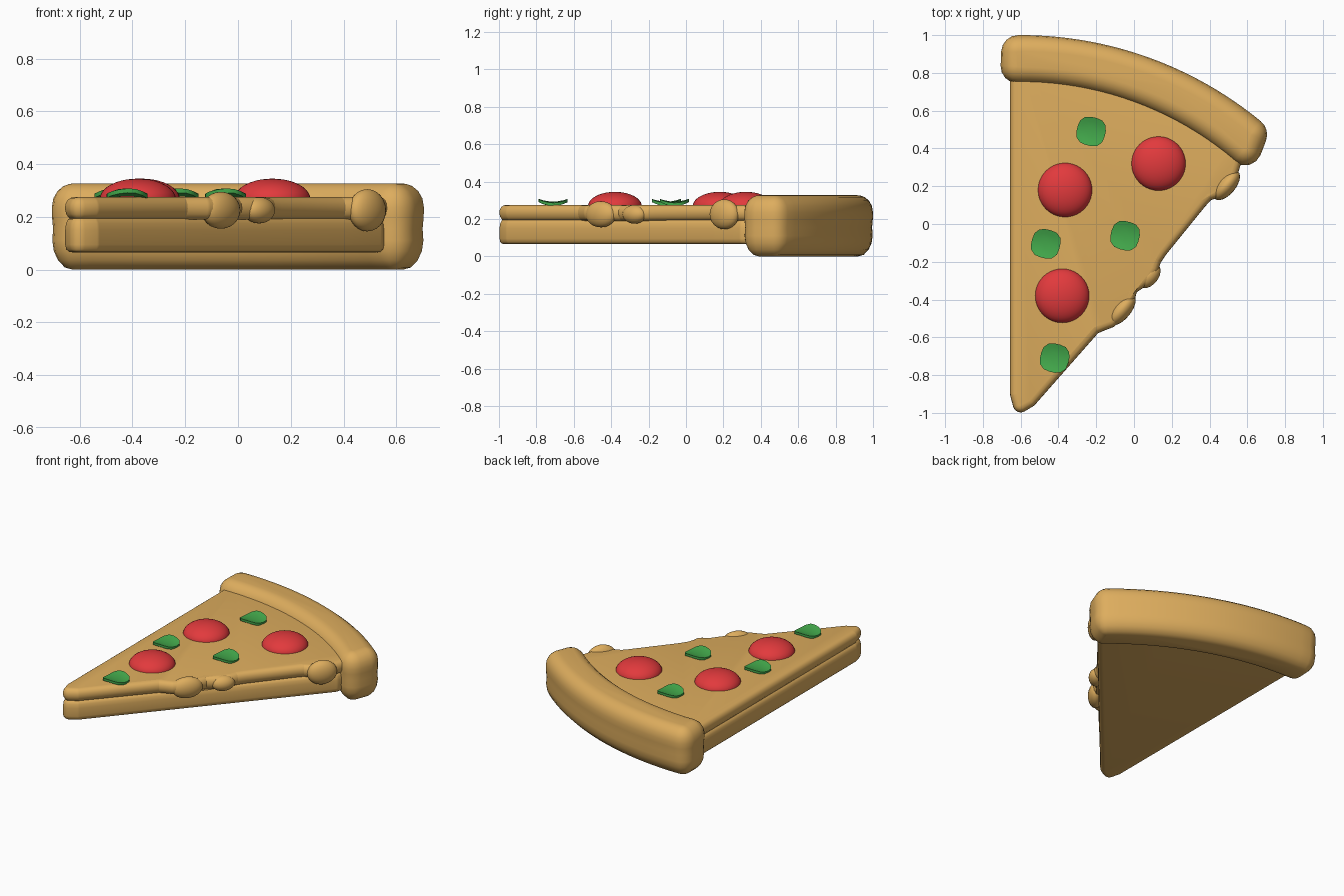
import bpy, bmesh, math
from mathutils import Matrix

if "Cube" in bpy.data.objects:
    bpy.data.objects.remove(bpy.data.objects["Cube"])


def material(name, rgb):
    m = bpy.data.materials.new(name)
    m.diffuse_color = (*rgb, 1)
    m.use_nodes = True
    m.node_tree.nodes["Principled BSDF"].inputs["Base Color"].default_value = m.diffuse_color
    return m


DOUGH = material("baked dough", (0.73, 0.42, 0.112))
RED = material("tomato red", (0.76, 0.042, 0.046))
GREEN = material("leaf green", (0.055, 0.39, 0.07))


def finish(name, bm, mat, angle=50):
    bmesh.ops.recalc_face_normals(bm, faces=bm.faces)
    me = bpy.data.meshes.new(name)
    bm.to_mesh(me)
    bm.free()
    me.shade_smooth()
    me.set_sharp_from_angle(angle=math.radians(angle))
    me.materials.append(mat)
    ob = bpy.data.objects.new(name, me)
    bpy.context.collection.objects.link(ob)
    return ob


def arc(radius, a0, a1, n=20):
    """Points on a circle about the tip of the slice (degrees)."""
    return [(-0.6 + radius * math.cos(math.radians(a0 + (a1 - a0) * i / n)),
             -1.0 + radius * math.sin(math.radians(a0 + (a1 - a0) * i / n)))
            for i in range(n + 1)]


def rounded_slab(name, core, profile, steps=5):
    """Sweep a (outset, z) profile round a counter-clockwise core outline."""
    n = len(core)
    spots = []
    for i, p in enumerate(core):
        q, r = core[i - 1], core[(i + 1) % n]
        a = math.atan2(p[1] - q[1], p[0] - q[0]) - math.pi / 2
        b = math.atan2(r[1] - p[1], r[0] - p[0]) - math.pi / 2
        turn = (b - a + math.pi) % (2 * math.pi) - math.pi
        k_max = steps if abs(turn) > 0.15 else 1
        for k in range(k_max):
            f = k / (k_max - 1) if k_max > 1 else 0.5
            spots.append((p, a + turn * f))
    bm = bmesh.new()
    rings = [[bm.verts.new((p[0] + t * math.cos(d), p[1] + t * math.sin(d), z))
              for p, d in spots] for t, z in profile]
    m = len(spots)
    for lo, hi in zip(rings, rings[1:]):
        for i in range(m):
            j = (i + 1) % m
            bm.faces.new((lo[i], lo[j], hi[j], hi[i]))
    bm.faces.new(rings[0][::-1])
    bm.faces.new(rings[-1])
    return finish(name, bm, DOUGH)


def ellipsoid(name, loc, size, turn, mat, seg=32):
    bm = bmesh.new()
    bmesh.ops.create_uvsphere(bm, u_segments=seg, v_segments=seg // 2, radius=1)
    bm.transform(Matrix.Translation(loc) @ Matrix.Rotation(math.radians(turn), 4, 'Z')
                 @ Matrix.Diagonal((*size, 1)))
    return finish(name, bm, mat)


# thick outer crust
rounded_slab("crust", arc(1.91, 50.5, 90.4) + arc(1.835, 90.5, 49.7),
             [(.01, 0), (.04, .008), (.066, .035), (.082, .07), (.088, .11), (.085, .155),
              (.089, .2), (.09, .235), (.084, .27), (.068, .298), (.045, .317),
              (.022, .325), (.005, .327)])

# bread base
tip = [(-.615, .8), (-.615, -.9), (-.6, -.957), (-.555, -.93)]
back = arc(1.85, 52, 90, 12)
rounded_slab("base", tip + [(.37, .146), (.51, .31)] + back,
             [(.005, .065), (.025, .067), (.036, .077), (.04, .095), (.04, .15),
              (.037, .175), (.028, .192), (.01, .2)])

# melted cheese layer with a wavy cut edge
wavy = [(-.215, -.544), (-.17, -.525), (-.13, -.51), (-.09, -.475), (-.055, -.43), (-.032, -.375),
        (-.02, -.335), (.025, -.305), (.06, -.275), (.09, -.23), (.105, -.185), (.135, -.14),
        (.35, .125), (.385, .162), (.44, .18), (.47, .21), (.505, .26), (.53, .34)]
rounded_slab("cheese", tip + wavy + back,
             [(.01, .19), (.025, .195), (.036, .21), (.041, .23), (.039, .248),
              (.032, .263), (.02, .272), (.005, .275)])

# cheese drips hanging over the cut edge
for i, (x, y, length, low) in enumerate([(-.065, -.455, .1, .155), (.08, -.275, .075, .175),
                                         (.49, .205, .095, .145)]):
    ellipsoid(f"cheese_drip_{i + 1}", (x, y, .225), (length, .048, .225 - low), 50, DOUGH, 24)

# domed sausage slices
for i, (x, y) in enumerate([(-.365, .18), (.13, .32), (-.38, -.38)]):
    ellipsoid(f"sausage_slice_{i + 1}", (x, y, .268), (.144, .144, .077), 0, RED, 40)


# curled leaf pieces: thin saddle-shaped discs
def leaf(name, cx, cy):
    bm = bmesh.new()
    n = 16
    shells = []
    for off in (-.008, .008):
        height = lambda x, y: .285 + 2.4 * y * y - 1.2 * x * x + off
        rings = []
        for f in (.35, .7, 1):
            ring = []
            for k in range(n):
                a = 2 * math.pi * k / n
                r = f * (.08 + .004 * math.cos(4 * a - 2.2))
                x, y = r * math.cos(a), r * math.sin(a)
                ring.append(bm.verts.new((cx + x, cy + y, height(x, y))))
            rings.append(ring)
        bm.faces.new(rings[0])
        shells.append(rings)
    (a0, a1, a2), (b0, b1, b2) = shells
    for p, q in ((a0, a1), (a1, a2), (a2, b2), (b0, b1), (b1, b2)):
        for k in range(n):
            j = (k + 1) % n
            bm.faces.new((p[k], p[j], q[j], q[k]))
    finish(name, bm, GREEN)


for i, (x, y) in enumerate([(-.227, .49), (-.467, -.105), (-.047, -.062), (-.42, -.71)]):
    leaf(f"leaf_{i + 1}", x, y)
